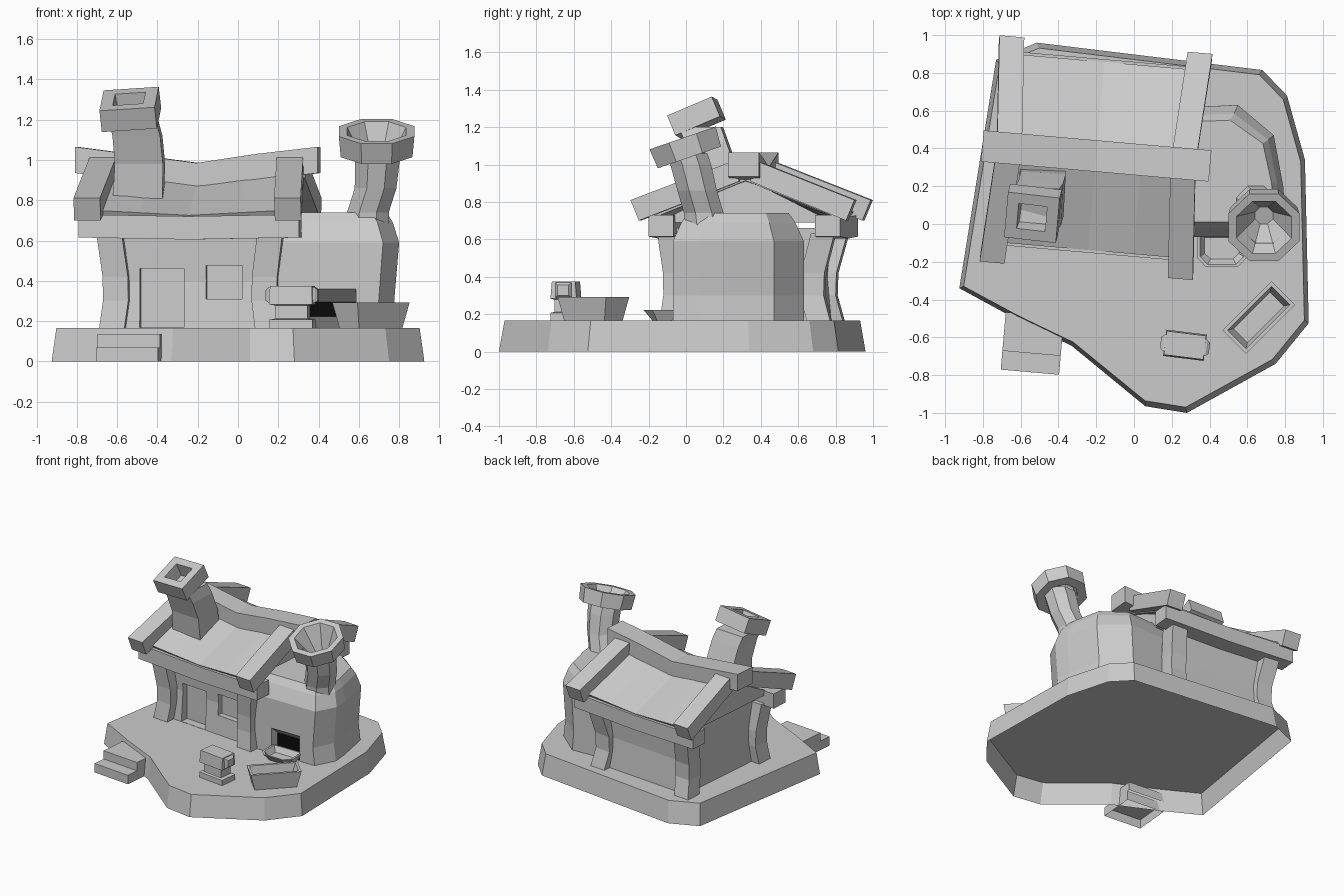
import bpy, bmesh
from math import radians, sin, cos, pi
from mathutils import Matrix, Vector

cube = bpy.data.objects.get("Cube")
if cube:
    bpy.data.objects.remove(cube, do_unlink=True)


def material(name, rgb):
    m = bpy.data.materials.new(name)
    m.use_nodes = True
    m.diffuse_color = (*rgb, 1)
    m.node_tree.nodes["Principled BSDF"].inputs["Base Color"].default_value = (*rgb, 1)
    return m


CLAY = material("plain grey", (0.6, 0.6, 0.6))
COAL = material("coal black", (0.003, 0.003, 0.003))


def place(x, y, z=0, turn=0, tilt=0, roll=0):
    return (Matrix.Translation((x, y, z)) @ Matrix.Rotation(radians(turn), 4, "Z")
            @ Matrix.Rotation(radians(tilt), 4, "X") @ Matrix.Rotation(radians(roll), 4, "Y"))


def loft(name, rings, frame=Matrix(), mat=CLAY, bottom=True, top=True):
    """Skin a row of equal rings and cap the chosen ends."""
    bm = bmesh.new()
    rows = [[bm.verts.new(frame @ Vector(p)) for p in r] for r in rings]
    for a, b in zip(rows, rows[1:]):
        for i in range(len(a)):
            j = (i + 1) % len(a)
            bm.faces.new((a[i], a[j], b[j], b[i]))
    if bottom:
        bm.faces.new(rows[0])
    if top:
        bm.faces.new(rows[-1])
    bmesh.ops.recalc_face_normals(bm, faces=bm.faces)
    me = bpy.data.meshes.new(name)
    bm.to_mesh(me)
    bm.free()
    me.materials.append(mat)
    ob = bpy.data.objects.new(name, me)
    bpy.context.collection.objects.link(ob)
    return ob


def stack(name, outline, levels, frame=Matrix(), **kw):
    """Loft an outline upward; each level is z, x scale, y scale, x shift, y shift."""
    rings = []
    for lv in levels:
        z, sx, sy, dx, dy = (*lv, 0, 0)[:5]
        rings.append([(x * sx + dx, y * sy + dy, z) for x, y in outline])
    return loft(name, rings, frame, **kw)


def rect(a, b):
    return [(-a, -b), (a, -b), (a, b), (-a, b)]


def octagon(r):
    return [(r * cos((i + .5) * pi / 4), r * sin((i + .5) * pi / 4)) for i in range(8)]


def box(name, x0, x1, y0, y1, z0, z1, frame=Matrix(), **kw):
    pts = [(x0, y0), (x1, y0), (x1, y1), (x0, y1)]
    return stack(name, pts, [(z0, 1, 1), (z1, 1, 1)], frame, **kw)


def cut(target, cutter):
    cutter.hide_render = True
    mod = target.modifiers.new("cut", "BOOLEAN")
    mod.operation, mod.solver, mod.object = "DIFFERENCE", "EXACT", cutter
    bpy.context.view_layer.objects.active = target
    bpy.ops.object.modifier_apply(modifier=mod.name)
    bpy.data.objects.remove(cutter, do_unlink=True)


G = 0.165                       # ground level on the plinth
HOUSE = place(-0.2, 0.36, 0, -5)

# Plinth and steps, hollow from below
plinth = [(-.925, -.34), (-.63, -.5), (-.33, -.645), (.06, -.965), (.28, -1), (.75, -.74),
          (.925, -.525), (.905, .34), (.81, .68), (.68, .815), (-.515, .96), (-.73, .87)]
stack("plinth", plinth, [(0, 1, 1), (G, .975, .97)], bottom=False)
steps = place(-.535, -.6, 0, -5)
box("lower_step", -.155, .155, -.185, .1, 0, .07, steps, bottom=False)
box("upper_step", -.155, .155, -.085, .12, .07, .135, steps, bottom=False)

# House walls with door and window recesses
walls = stack("house_walls", rect(.38, .39),
              [(G, 1, 1), (.4, .96, .95), (.66, 1, 1)], HOUSE)
cut(walls, box("door_cutter", -.255, -.035, -.6, -.325, G + .002, .46, HOUSE))
cut(walls, box("window_cutter", .075, .255, -.6, -.335, .31, .475, HOUSE))

# Curved corner posts and eave plates
for sv, front in ((-1, "front"), (1, "back")):
    bend = 1 if sv < 0 else 2
    for su, side in ((-1, "right"), (1, "left")):
        stack(f"{front}_{side}_post", rect(.063, .063),
              [(z, 1, 1, su * (.4 - d), sv * (.412 - d * bend))
               for z, d in ((G, .012), (.3, .03), (.42, .028), (.63, 0))], HOUSE)
    loft(f"{front}_eave_plate",
         [[(u, sv * .38, z), (u, sv * .514, z), (u, sv * .514, z + .115), (u, sv * .38, z + .115)]
          for u, z in ((-.55, .615), (0, .605), (.55, .615))], HOUSE)


def sag(u):
    return .08 * abs(u) / .6


# Gable filling under the sagging roof
loft("gable", [[(u, -.47, .69), (u, .47, .69), (u, 0, .865 + sag(u))]
               for u in (-.46, -.23, 0, .23, .46)], HOUSE)

# Sagging roof slabs and sloping barge beams
for sv, front in ((-1, "front"), (1, "back")):
    rings = []
    for u in (-.48, -.24, 0, .24, .48):
        top, eave = .9 + sag(u), .725 + .4 * sag(u)
        rings.append([(u, 0, top), (u, sv * .5, eave), (u, sv * .48, eave - .03), (u, 0, top - .05)])
    loft(f"{front}_roof_slab", rings, HOUSE)
    end = .61 if sv < 0 else .592
    for su, side in ((-1, "right"), (1, "left")):
        rings = []
        for u, vt, zt, vb, zb in ((.465, .06, 1.02, .03, .91), (.5, end, .81, end - .045, .7)):
            rings.append([(su * (u - .066), sv * vt, zt), (su * (u + .066), sv * vt, zt),
                          (su * (u + .066), sv * vb, zb), (su * (u - .066), sv * vb, zb)])
        loft(f"{front}_{side}_barge_beam", rings, HOUSE)

# Ridge beam
loft("ridge_beam", [[(u, -.083, z - .13), (u, .083, z - .13), (u, .083, z), (u, -.083, z)]
                    for u, z in ((-.605, 1.065), (-.3, 1.025), (0, .985), (.3, 1.03), (.605, 1.065))],
     HOUSE)

# Square house chimney with tilted hollow cap
stack("house_chimney_stem", rect(.122, .115),
      [(.72, 1.03, 1, 0, .2), (.98, .98, .97, .01, .16), (1.12, .97, .97, 0, .11),
       (1.2, .97, .97, -.02, .08)], place(-.505, 0, 0, -3))
stack("house_chimney_cap", rect(.138, .13),
      [(-.06, 1, 1), (.055, 1, 1), (.055, .55, .55), (-.05, .5, .5)],
      place(-.535, .055, 1.253, -5, 23, -4))

# Forge with rounded shoulders
forge_plan = [(0, -.35), (.62, -.35), (.7, -.2), (.69, -.08), (.64, .19), (.45, .35), (0, .33)]
forge = stack("forge", forge_plan,
              [(G, .99, 1), (.3, .965, 1), (.59, 1, 1), (.69, .955, .87), (.74, .91, .77)],
              place(.1, .28))
# Fire mouth with a ceiling that slopes down to the coals
cut(forge, loft("mouth_cutter", [[(x, -.2, G + .002), (x, .01, G + .002), (x, .01, .295),
                                  (x, -.07, .36), (x, -.2, .36)] for x in (.34, .585)]))
box("forge_coals", .342, .583, .002, .009, G + .003, .294, mat=COAL)
box("forge_coal_bed", .342, .583, -.06, .002, G + .003, G + .011, mat=COAL)

# Hearth basin in front of the mouth
basin = [(-.13, .08), (-.13, -.06), (-.085, -.107), (.085, -.107), (.13, -.06), (.13, .08)]
stack("hearth_basin", basin,
      [(G, .75, .55), (.222, 1, 1), (.222, .88, .88), (.18, .7, .6)], place(.465, -.12))

# Octagonal forge chimney with deep funnel rim
stack("forge_chimney_stem", octagon(.118),
      [(.62, 1, 1, .64, .11), (.74, .95, .97, .645, .095), (.86, .95, .97, .683, .06),
       (1.0, 1.02, 1, .692, .025), (1.06, 1.05, 1, .692, .005)], top=False)
stack("forge_chimney_rim", octagon(.203),
      [(-.055, .6, .6), (-.055, .95, .95), (.055, 1, 1), (.055, .78, .78), (-.14, .25, .25)],
      place(.688, 0, 1.09, 0, 19), bottom=False)

# Water trough
stack("water_trough", rect(.183, .088),
      [(G, .83, .78), (.292, 1, 1), (.292, .9, .78), (.2, .75, .6)], place(.66, -.495, 0, 45))

# Anvil
anvil = place(.27, -.642, 0, -7)
stack("anvil_body", rect(.108, .07),
      [(G, 1, 1), (.207, 1, 1), (.212, .75, .75), (.278, .75, .75), (.283, 1, 1), (.375, .97, .9)],
      anvil)
for s, side in ((-1, "right"), (1, "left")):
    loft(f"anvil_{side}_horn",
         [[(s * x, -h, .325 - h * .8), (s * x, h, .325 - h * .8),
           (s * x, h, .325 + h), (s * x, -h, .325 + h)]
          for x, h in ((.1, .045), (.115, .042), (.13, .03))], anvil)
